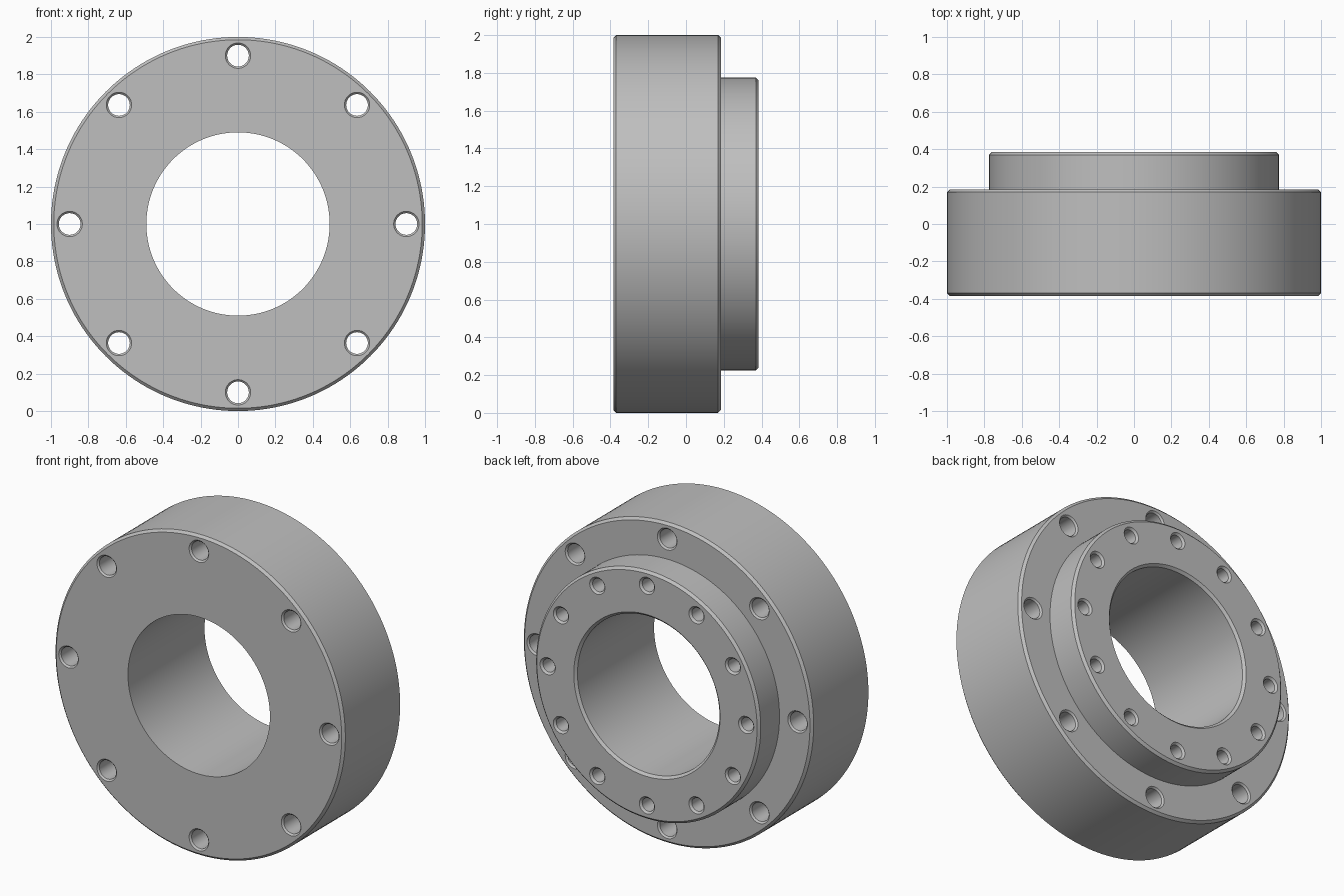
import bpy
import bmesh
from math import cos, sin, tau

if "Cube" in bpy.data.objects:
    bpy.data.objects.remove(bpy.data.objects["Cube"])

FRONT, STEP, BACK = -0.385, 0.185, 0.385   # face positions along y
CENTRE_Z = 1.0
CHAMFER = 0.015
OVER = 0.01                                # cutter overshoot


def lathe(bm, profile, sides, cx=0.0, cz=CENTRE_Z, closed=False):
    """Revolve (radius, y) points about a y-parallel axis."""
    rings = []
    for r, y in profile:
        rings.append([bm.verts.new((cx + r * cos(tau * i / sides), y,
                                    cz + r * sin(tau * i / sides)))
                      for i in range(sides)])
    pairs = list(zip(rings, rings[1:]))
    if closed:
        pairs.append((rings[-1], rings[0]))
    else:
        bm.faces.new(rings[0])
        bm.faces.new(rings[-1])
    for a, b in pairs:
        for i in range(sides):
            j = (i + 1) % sides
            bm.faces.new((a[i], a[j], b[j], b[i]))


def make_object(name, bm):
    bmesh.ops.recalc_face_normals(bm, faces=bm.faces)
    mesh = bpy.data.meshes.new(name)
    bm.to_mesh(mesh)
    bm.free()
    obj = bpy.data.objects.new(name, mesh)
    bpy.context.collection.objects.link(obj)
    return obj


def circle_positions(count, radius):
    return [(radius * cos(tau * k / count), CENTRE_Z + radius * sin(tau * k / count))
            for k in range(count)]


# Flange body with raised hub and central bore
outer, hub, bore = 1.0, 0.775, 0.49
bm = bmesh.new()
lathe(bm, [
    (bore, FRONT),
    (outer - CHAMFER, FRONT), (outer, FRONT + CHAMFER),
    (outer, STEP - CHAMFER), (outer - CHAMFER, STEP),
    (hub, STEP),
    (hub, BACK - CHAMFER), (hub - CHAMFER, BACK),
    (bore + CHAMFER, BACK), (bore, BACK - CHAMFER),
], 160, closed=True)
flange = make_object("flange_body", bm)

# Cutters: chamfered through holes in the rim, blind holes in the hub
bm = bmesh.new()
r, c = 0.058, 0.01
for x, z in circle_positions(8, 0.9):
    lathe(bm, [(r + c + OVER, FRONT - OVER), (r, FRONT + c),
               (r, STEP - c), (r + c + OVER, STEP + OVER)], 32, x, z)
r, c, depth = 0.041, 0.012, 0.25
for x, z in circle_positions(12, 0.685):
    lathe(bm, [(r, BACK - depth), (r, BACK - c),
               (r + c + OVER, BACK + OVER)], 32, x, z)
cutter = make_object("hole_cutter", bm)
cutter.hide_render = True

# Cut the holes
bpy.ops.object.select_all(action='DESELECT')
flange.select_set(True)
bpy.context.view_layer.objects.active = flange
mod = flange.modifiers.new("holes", 'BOOLEAN')
mod.operation = 'DIFFERENCE'
mod.solver = 'EXACT'
mod.object = cutter
bpy.ops.object.modifier_apply(modifier=mod.name)
bpy.data.objects.remove(cutter)

# Plain grey metal
grey = bpy.data.materials.new("plain grey")
grey.use_nodes = True
colour = (0.52, 0.52, 0.52, 1.0)
grey.diffuse_color = colour
grey.node_tree.nodes["Principled BSDF"].inputs["Base Color"].default_value = colour
flange.data.materials.clear()
flange.data.materials.append(grey)

bpy.ops.object.shade_smooth_by_angle(angle=0.5)
